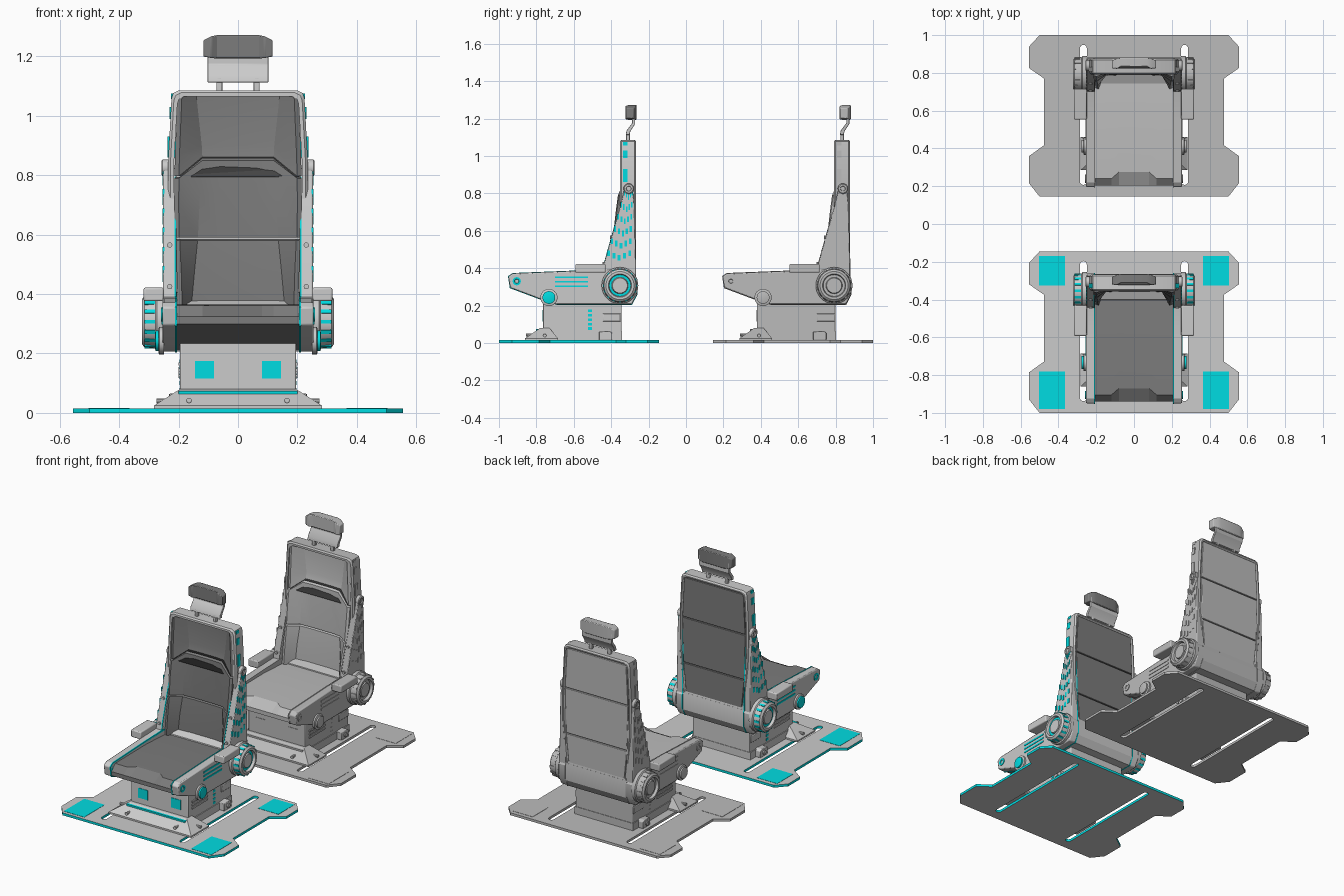
import bpy, bmesh, math
from mathutils import Vector

if "Cube" in bpy.data.objects:
    bpy.data.objects.remove(bpy.data.objects["Cube"])

def mat(name, c):
    m = bpy.data.materials.new(name)
    m.diffuse_color = (*c, 1)
    m.use_nodes = True
    m.node_tree.nodes["Principled BSDF"].inputs["Base Color"].default_value = m.diffuse_color
    return m

CYAN = mat("cyan", (0.0, 0.72, 0.76))
DARK = mat("dark_cushion", (0.2, 0.2, 0.2))
REAR = mat("rear_grey", (0.5, 0.5, 0.5))
parts = []

def finish(name, bm, m=None, mirror=False, bevel=0, smooth=30):
    bmesh.ops.recalc_face_normals(bm, faces=bm.faces)
    me = bpy.data.meshes.new(name)
    bm.to_mesh(me)
    bm.free()
    if m:
        me.materials.append(m)
    me.shade_smooth()
    me.set_sharp_from_angle(angle=math.radians(smooth))
    ob = bpy.data.objects.new(name, me)
    bpy.context.collection.objects.link(ob)
    if mirror:
        ob.modifiers.new("mirror", "MIRROR")
    if bevel:
        b = ob.modifiers.new("bevel", "BEVEL")
        b.width, b.segments, b.limit_method = bevel, 2, "ANGLE"
        b.angle_limit = math.radians(35)
    parts.append(ob)
    return ob

def loft(name, rings, closed=False, **kw):
    bm = bmesh.new()
    vs = [[bm.verts.new(p) for p in r] for r in rings]
    n, k = len(vs[0]), len(vs)
    for i in range(k if closed else k - 1):
        a, b = vs[i], vs[(i + 1) % k]
        for j in range(n):
            bm.faces.new((a[j], a[(j + 1) % n], b[(j + 1) % n], b[j]))
    if not closed:
        bm.faces.new(vs[0])
        bm.faces.new(vs[-1])
    return finish(name, bm, **kw)

def prism(name, yz, x0, x1, **kw):
    return loft(name, [[(x, y, z) for y, z in yz] for x in (x0, x1)], **kw)

def slab(name, xz, y0, y1, **kw):
    return loft(name, [[(x, y, z) for x, z in xz] for y in (y0, y1)], **kw)

def boxes(name, items, **kw):
    # items are (x0, x1, y0, y1, z0, z1)
    bm = bmesh.new()
    for x0, x1, y0, y1, z0, z1 in items:
        for v in bmesh.ops.create_cube(bm, size=1)["verts"]:
            v.co = Vector((x1 if v.co.x > 0 else x0, y1 if v.co.y > 0 else y0, z1 if v.co.z > 0 else z0))
    return finish(name, bm, **kw)

def lathe(name, prof, c, axis="x", n=32, **kw):
    rings = []
    for d, r in prof:
        cs = [(r * math.cos(2 * math.pi * i / n), r * math.sin(2 * math.pi * i / n)) for i in range(n)]
        rings.append([(d, c[0] + a, c[1] + b) if axis == "x" else (c[0] + a, d, c[1] + b) for a, b in cs])
    return loft(name, rings, mirror=True, **kw)

def sym(half):
    # half outline on +x, bottom to top, closed by its mirror image
    return half + [(-x, z) for x, z in reversed(half)]

def grow(pts, s):
    cy, cz = (sum(p[i] for p in pts) / len(pts) for i in (0, 1))
    return [(y + math.copysign(s, y - cy), z + math.copysign(s, z - cz)) for y, z in pts]

# floor plate with two long slots
bm = bmesh.new()
half = [(0.5, -1.0), (0.555, -0.93), (0.555, -0.785), (0.476, -0.728), (0.476, -0.375),
        (0.555, -0.32), (0.555, -0.205), (0.5, -0.145)]
loops = [sym(half)]
for s in (-1, 1):
    loops.append([(s * 0.268 + 0.018 * math.cos(t), (-0.215 if k < 9 else -0.92) + 0.018 * math.sin(t))
                  for k in range(18) for t in [math.pi * (k if k < 9 else k - 1) / 8]])
edges = []
for lp in loops:
    vs = [bm.verts.new((x, y, 0)) for x, y in lp]
    edges += [bm.edges.new((vs[i], vs[i - 1])) for i in range(len(vs))]
bmesh.ops.triangle_fill(bm, edges=edges, use_beauty=True)
ext = bmesh.ops.extrude_face_region(bm, geom=bm.faces[:], use_keep_orig=True)
for v in ext["geom"]:
    if isinstance(v, bmesh.types.BMVert):
        v.co.z = 0.015
bm.normal_update()
for f in bm.faces:
    f.material_index = 1 if abs(f.normal.z) < 0.5 else 0
plate = finish("floor_plate", bm)
plate.data.materials.append(None)
plate.data.materials.append(CYAN)
boxes("plate_pads", [(0.365, 0.504, -0.98, -0.78, 0.01, 0.0165), (0.365, 0.504, -0.325, -0.17, 0.01, 0.0165)], m=CYAN, mirror=True)

# pedestal with skirt, brackets, vents and lights
boxes("pedestal", [(-0.195, 0.195, -0.765, -0.345, 0.015, 0.25)], bevel=0.004)
boxes("pedestal_foot", [(-0.2, 0.2, -0.768, -0.342, 0.015, 0.06)])
loft("front_skirt", [[(-x, y0, z), (x, y0, z), (x, y1, z), (-x, y1, z)] for x, y0, y1, z in
     ((0.282, -0.86, -0.685, 0.015), (0.282, -0.86, -0.685, 0.025), (0.196, -0.78, -0.73, 0.08))])
boxes("skirt_light", [(-0.2, 0.2, -0.803, -0.76, 0.064, 0.074)], m=CYAN)
lathe("skirt_bolts", [(-0.855, 0.009), (-0.82, 0.009)], (0.165, 0.042), axis="y", n=10)
lathe("skirt_side_bolts", [(0.23, 0.009), (0.275, 0.009)], (-0.755, 0.04), n=10)
prism("rear_foot_bracket", [(-0.465, 0.015), (-0.395, 0.015), (-0.395, 0.055), (-0.41, 0.065), (-0.465, 0.06)],
      0.19, 0.232, mirror=True, bevel=0.003)
lathe("rear_foot_bolts", [(0.22, 0.013), (0.24, 0.013)], (-0.43, 0.038), n=10)
boxes("pedestal_vents", [(0.19, 0.2, -0.73, -0.578, z, z + 0.01) for z in (0.12, 0.14, 0.16)], mirror=True)
boxes("pedestal_side_panel", [(0.19, 0.2, -0.445, -0.35, 0.115, 0.157)], mirror=True, bevel=0.003)
boxes("pedestal_side_lights", [(0.19, 0.197, -0.523, -0.503, z, z + 0.014) for z in (0.07, 0.094, 0.118, 0.142, 0.166)],
      m=CYAN, mirror=True)
boxes("pedestal_front_lights", [(0.08, 0.145, -0.768, -0.75, 0.115, 0.175)], m=CYAN, mirror=True)

# side rails
rail = [(-0.95, 0.355), (-0.925, 0.372), (-0.6, 0.385), (-0.42, 0.39), (-0.36, 0.405), (-0.29, 0.385),
        (-0.262, 0.34), (-0.262, 0.26), (-0.29, 0.206), (-0.69, 0.206), (-0.78, 0.235), (-0.94, 0.295)]
prism("side_rail", rail, 0.206, 0.255, mirror=True, bevel=0.006)
prism("rail_trim", grow(rail, 0.002), 0.206, 0.212, m=CYAN, mirror=True)
boxes("rail_lights", [(0.25, 0.258, -0.7, -0.525, z, z + 0.01) for z in (0.298, 0.322, 0.346)], m=CYAN, mirror=True)
lathe("rail_pin", [(0.25, 0.022), (0.259, 0.022), (0.259, 0.012), (0.254, 0.01)], (-0.905, 0.33), n=20, m=CYAN)
lathe("knob_base", [(0.25, 0.046), (0.265, 0.046), (0.268, 0.04)], (-0.733, 0.243), n=24)
lathe("knob", [(0.26, 0.034), (0.277, 0.034), (0.279, 0.028)], (-0.733, 0.243), n=24, m=CYAN)

# hinge hubs with light dashes around the rim
HUB = (-0.353, 0.307)
lathe("hinge_hub", [(0.25, 0.098), (0.272, 0.098), (0.277, 0.091), (0.315, 0.086), (0.324, 0.075), (0.324, 0.062),
                    (0.305, 0.057), (0.305, 0.044), (0.316, 0.04), (0.316, 0.012)], HUB, n=40)
lathe("hub_ring", [(0.3, 0.058), (0.308, 0.058), (0.308, 0.045), (0.3, 0.045)], HUB, n=40, m=CYAN)
bm = bmesh.new()
for i in range(16):
    t = math.tau * i / 16
    for v in bmesh.ops.create_cube(bm, size=1)["verts"]:
        r, s = 0.086 + v.co.y * 0.01, v.co.z * 0.013
        v.co = Vector((0.297 + v.co.x * 0.034, HUB[0] + r * math.cos(t) - s * math.sin(t), HUB[1] + r * math.sin(t) + s * math.cos(t)))
finish("hub_lights", bm, m=CYAN, mirror=True)
boxes("arm_pad", [(0.25, 0.318, -0.592, -0.43, 0.376, 0.422)], mirror=True, bevel=0.006)

# seat cushion with a notched front lip
def seat_ring(x, lip):
    yz = [(-0.94, 0.3), (-0.94, 0.325), (lip, 0.362), (-0.6, 0.365), (-0.36, 0.352), (-0.36, 0.21), (-0.69, 0.21), (-0.78, 0.238)]
    return [(x, y, z) for y, z in yz]
loft("seat_cushion", [seat_ring(x, -0.87 if abs(x) < 0.1 else -0.905) for x in (-0.206, -0.12, -0.08, 0.08, 0.12, 0.206)],
     m=DARK, smooth=15)
prism("rear_cover", [(-0.45, 0.206), (-0.29, 0.206), (-0.264, 0.25), (-0.264, 0.34), (-0.285, 0.41), (-0.4, 0.36)], -0.207, 0.207)

# backrest frame
def outline(d):
    return sym([(0.212 - d, 0.34 + d), (0.236 - d, 0.62), (0.235 - d, 0.85), (0.224 - d, 1.06 - d), (0.218 - d, 1.077 - d), (0.2 - d, 1.086 - d)])
loft("backrest_frame", [[(x, y, z) for x, z in outline(d)] for y, d in
     ((-0.346, 0), (-0.354, 0.008), (-0.354, 0.02), (-0.275, 0.02), (-0.268, 0.014), (-0.268, 0.008), (-0.276, 0))], closed=True)
slab("backrest_core", outline(0.015), -0.296, -0.28)
for nm, z0, w0, z1, w1 in (("lower", 0.36, 0.19, 0.535, 0.207), ("middle", 0.54, 0.207, 0.815, 0.215), ("upper", 0.82, 0.215, 1.064, 0.202)):
    slab("rear_panel_" + nm, sym([(w0, z0), (w1, z1)]), -0.285, -0.271, m=DARK, bevel=0.003)

# backrest cushions: recessed centre with side bolsters
def back_ring(ze, zc, w, c, yb, yc):
    h = [(w, -0.285, ze), (w, yb, ze), (w - 0.015, yb - 0.006, ze), (c, yc, zc), (c * 0.5, yc + 0.004, zc)]
    return h + [(-x, y, z) for x, y, z in reversed(h)]
cush = {"head": [(0.797, 0.862, 0.214, 0.12, -0.346, -0.312), (0.87, 0.9, 0.212, 0.122, -0.346, -0.302), (1.066, 1.066, 0.204, 0.14, -0.346, -0.302)],
        "shoulder": [(0.59, 0.59, 0.213, 0.135, -0.382, -0.346), (0.7, 0.74, 0.215, 0.128, -0.37, -0.344), (0.79, 0.85, 0.214, 0.12, -0.358, -0.338), (0.795, 0.858, 0.21, 0.12, -0.346, -0.325)],
        "lumbar": [(0.36, 0.325, 0.203, 0.16, -0.425, -0.362), (0.47, 0.47, 0.206, 0.147, -0.408, -0.358), (0.58, 0.58, 0.211, 0.136, -0.384, -0.347), (0.586, 0.586, 0.208, 0.136, -0.376, -0.338)]}
for nm, rs in cush.items():
    loft(nm + "_cushion", [back_ring(*r) for r in rs], m=DARK, smooth=20)

# tapering hinge arms with pivots, bolts and light dashes
arm = [(-0.445, 0.37), (-0.437, 0.43), (-0.349, 0.74), (-0.33, 0.825), (-0.285, 0.825), (-0.276, 0.74), (-0.268, 0.42), (-0.268, 0.34)]
prism("hinge_arm", arm, 0.207, 0.252, mirror=True, bevel=0.004)
prism("arm_trim", grow(arm, 0.002), 0.208, 0.214, m=CYAN, mirror=True)
lathe("arm_pivot", [(0.22, 0.028), (0.254, 0.028), (0.258, 0.023), (0.258, 0.014), (0.252, 0.012)], (-0.306, 0.825), n=24)
for z in (0.425, 0.565):
    y = -0.437 + (z - 0.43) * 0.28
    lathe("arm_bolt", [(y - 0.008, 0.009), (y + 0.02, 0.009)], (0.23, z), axis="y", n=10)
dashes = []
for i in range(6):
    z = 0.44 + 0.065 * i
    yf = -0.425 + (z - 0.43) * 0.28
    step = (-0.28 - yf) / 5
    for j in range(5):
        zz = z + 0.012 * abs(j - 2)
        dashes.append((0.248, 0.2545, yf + step * j, yf + step * (j + 0.55), zz, zz + 0.03))
boxes("arm_lights", dashes, m=CYAN, mirror=True)
boxes("frame_lights", [(0.21, 0.2375, -0.338, -0.314, 0.86, 0.93), (0.21, 0.2305, -0.338, -0.314, 0.99, 1.03),
                       (0.2, 0.2255, -0.338, -0.314, 1.057, 1.075)], m=CYAN, mirror=True)

# headrest
boxes("headrest_posts", [(0.053, 0.073, -0.32, -0.3, 1.07, 1.13)], mirror=True, bevel=0.004)
prism("headrest_bracket", [(-0.322, 1.113), (-0.302, 1.113), (-0.296, 1.135), (-0.272, 1.17), (-0.272, 1.23), (-0.288, 1.23),
                           (-0.288, 1.175), (-0.318, 1.135)], -0.102, 0.102, bevel=0.002)
loft("headrest_pad", [[(x, yf, z0), (x, yf, zt), (x, yb, zt), (x, yb, z0)] for x, yf, yb, z0, zt in
     [(s * a, *r) for s, o in ((-1, 1), (1, -1)) for a, *r in
      [(0.117, -0.32, -0.28, 1.2, 1.254), (0.09, -0.324, -0.268, 1.195, 1.268), (0.07, -0.312, -0.264, 1.193, 1.272)][::o]]],
     m=DARK, bevel=0.004)

# second, plain grey seat behind the first
for ob in list(parts):
    cp = ob.copy()
    cp.data = ob.data.copy()
    cp.name = "rear_" + ob.name
    cp.data.materials.clear()
    cp.data.materials.append(REAR)
    for p in cp.data.polygons:
        p.material_index = 0
    cp.location.y = 1.145
    bpy.context.collection.objects.link(cp)
